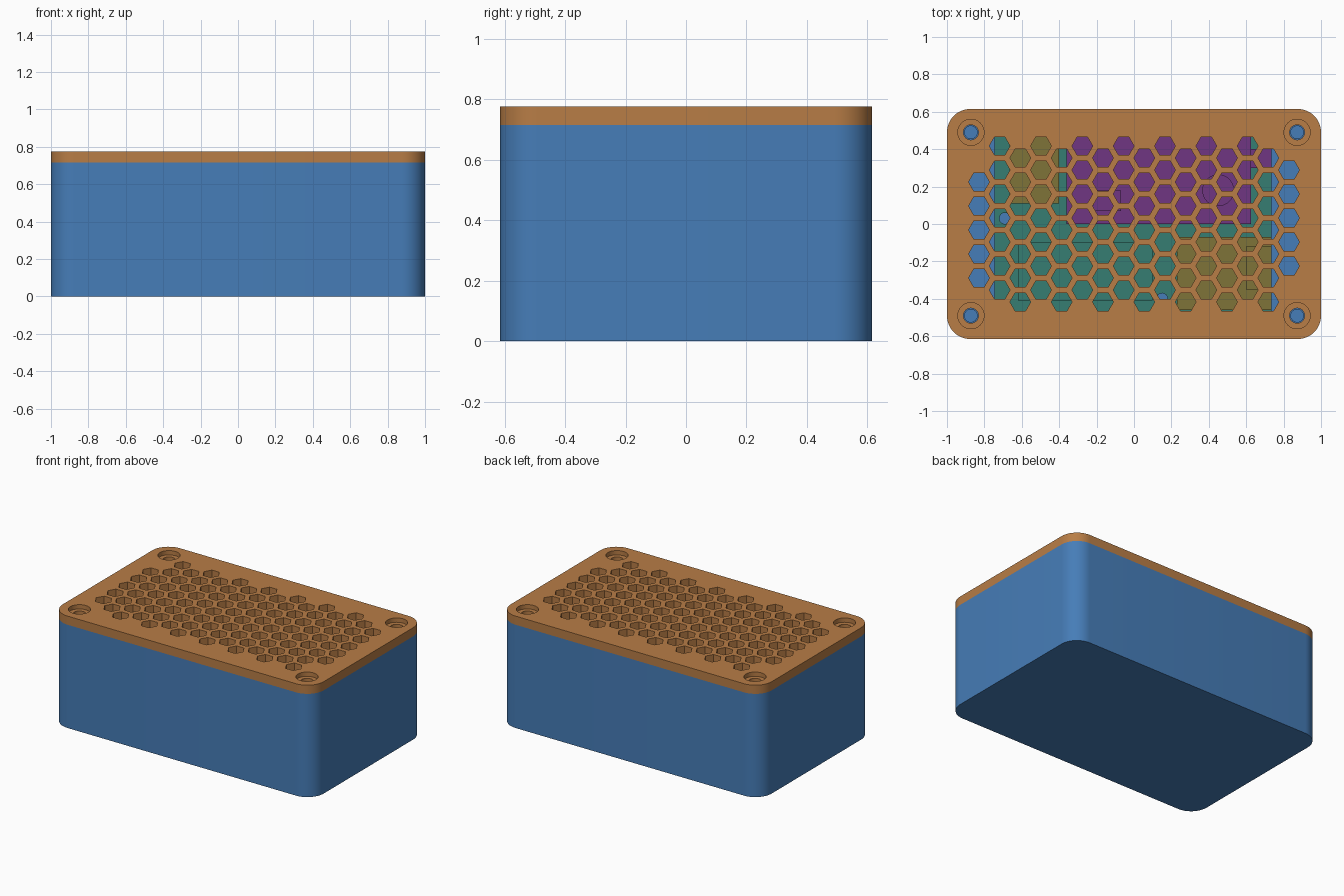
import bpy, bmesh, math

if "Cube" in bpy.data.objects:
    bpy.data.objects.remove(bpy.data.objects["Cube"])


def material(name, rgb):
    m = bpy.data.materials.new(name)
    lin = [(c / 255 / 12.92) if c < 11 else ((c / 255 + 0.055) / 1.055) ** 2.4 for c in rgb]
    m.diffuse_color = (*lin, 1)
    m.use_nodes = True
    m.node_tree.nodes["Principled BSDF"].inputs["Base Color"].default_value = m.diffuse_color
    return m


BLUE = material("blue", (70, 125, 184))
ORANGE = material("orange", (184, 125, 70))
TEAL = material("teal", (54, 125, 114))
OLIVE = material("olive", (126, 115, 57))
PURPLE = material("purple", (112, 54, 130))


def ngon(cx, cy, r, n):
    return [(cx + r * math.cos(2 * math.pi * i / n), cy + r * math.sin(2 * math.pi * i / n))
            for i in range(n)]


def rounded(hx, hy, r, seg=12, cx=0, cy=0):
    pts = []
    for k, (sx, sy) in enumerate(((1, 1), (-1, 1), (-1, -1), (1, -1))):
        for i in range(seg + 1):
            a = math.pi / 2 * (k + i / seg)
            pts.append((cx + sx * (hx - r) + r * math.cos(a), cy + sy * (hy - r) + r * math.sin(a)))
    return pts


def prisms(name, outlines, z0, z1, mat=None, smooth=False):
    """Extrude one or more outlines from z0 to z1 into a single object."""
    bm = bmesh.new()
    for pts in outlines:
        low = [bm.verts.new((x, y, z0)) for x, y in pts]
        high = [bm.verts.new((x, y, z1)) for x, y in pts]
        bm.faces.new(low[::-1])
        bm.faces.new(high)
        for i in range(len(pts)):
            j = (i + 1) % len(pts)
            bm.faces.new((low[i], low[j], high[j], high[i]))
    me = bpy.data.meshes.new(name)
    bm.to_mesh(me)
    bm.free()
    ob = bpy.data.objects.new(name, me)
    bpy.context.collection.objects.link(ob)
    if mat:
        me.materials.append(mat)
    if smooth:
        shade(ob)
    return ob


def activate(ob):
    bpy.ops.object.select_all(action='DESELECT')
    ob.select_set(True)
    bpy.context.view_layer.objects.active = ob


def shade(ob):
    activate(ob)
    bpy.ops.object.shade_smooth_by_angle(angle=math.radians(30))


def cut(ob, cutter):
    activate(ob)
    mod = ob.modifiers.new("cut", 'BOOLEAN')
    mod.operation, mod.solver, mod.object = 'DIFFERENCE', 'EXACT', cutter
    bpy.ops.object.modifier_apply(modifier=mod.name)
    bpy.data.objects.remove(cutter)


def block(name, x0, x1, y0, y1, z0, z1, mat):
    return prisms(name, [[(x0, y0), (x1, y0), (x1, y1), (x0, y1)]], z0, z1, mat)


HX, HY, R = 1.0, 0.615, 0.125
SPLIT, TOP = 0.715, 0.775
WALL = 0.07
SCREWS = [(sx * 0.872, sy * 0.49) for sx in (-1, 1) for sy in (-1, 1)]

# Hollow case with a rounded port opening in the back wall
case = prisms("case", [rounded(HX, HY, R)], 0, SPLIT, BLUE)
cut(case, prisms("cavity", [rounded(HX - WALL, HY - WALL, R - WALL)], 0.06, 1))
port = prisms("port_cutter", [rounded(0.17, 0.182, 0.05, 6, -0.535, -0.378)], -0.7, -0.4)
port.rotation_euler = (math.radians(-90), 0, 0)   # outline lies in xz, depth along y
port.location = (0, 1.0, 0)
bpy.context.view_layer.update()
cut(case, port)
shade(case)

# Corner screw posts with pilot holes
posts = prisms("screw_posts", [ngon(x, y, 0.105, 32) for x, y in SCREWS], 0.03, SPLIT, BLUE)
cut(posts, prisms("pilots", [ngon(x, y, 0.034, 24) for x, y in SCREWS], 0.4, 1))
shade(posts)

# Lid with honeycomb vents and counterbored screw holes
lid = prisms("lid", [rounded(HX, HY, R)], SPLIT, TOP, ORANGE)
holes = [ngon(x, y, 0.04, 32) for x, y in SCREWS]
for col in range(16):
    x = (col - 7.5) * 0.1105
    top = 0.417 if col % 2 else 0.353
    rows = range(1, 6) if col in (0, 15) else range(7)
    holes += [ngon(x, top - r * 0.1283, 0.0555, 6) for r in rows]
cut(lid, prisms("vents", holes, 0.6, 0.9))
cut(lid, prisms("counterbores", [ngon(x, y, 0.07, 32) for x, y in SCREWS], 0.745, 0.9))
shade(lid)

# Circuit board with two mounting holes
board = block("circuit_board", -0.745, 0.735, -0.49, 0.48, 0.2, 0.25, TEAL)
cut(board, prisms("board_holes", [ngon(-0.69, 0.03, 0.03, 16), ngon(0.15, -0.4, 0.03, 16)], 0, 0.4))
prisms("board_standoffs", [ngon(x, y, 0.05, 16) for x in (-0.68, 0.68) for y in (-0.43, 0.42)],
       0.05, 0.21, BLUE, True)

# Raised teal board and modules standing on it
block("upper_board", -0.62, 0.1, -0.41, -0.1, 0.25, 0.3, TEAL)
block("port_module", -0.665, -0.4, 0.11, 0.53, 0.21, 0.46, OLIVE)
block("port_connector", -0.665, -0.435, 0.47, 0.585, 0.265, 0.49, TEAL)
block("side_module", 0.23, 0.735, -0.46, -0.07, 0.25, 0.36, OLIVE)
block("side_module_step", 0.6, 0.735, -0.35, -0.12, 0.36, 0.4, OLIVE)

# Purple module with its parts
block("main_module", -0.36, 0.625, 0.0, 0.475, 0.32, 0.5, PURPLE)
block("main_module_base", -0.3, 0.55, 0.05, 0.43, 0.25, 0.32, TEAL)
block("main_module_tab", 0.625, 0.735, 0.3, 0.4, 0.32, 0.45, PURPLE)
block("main_module_chip", -0.22, -0.07, 0.07, 0.18, 0.5, 0.53, PURPLE)
prisms("main_module_can", [ngon(0.45, 0.18, 0.085, 32)], 0.5, 0.56, PURPLE, True)
